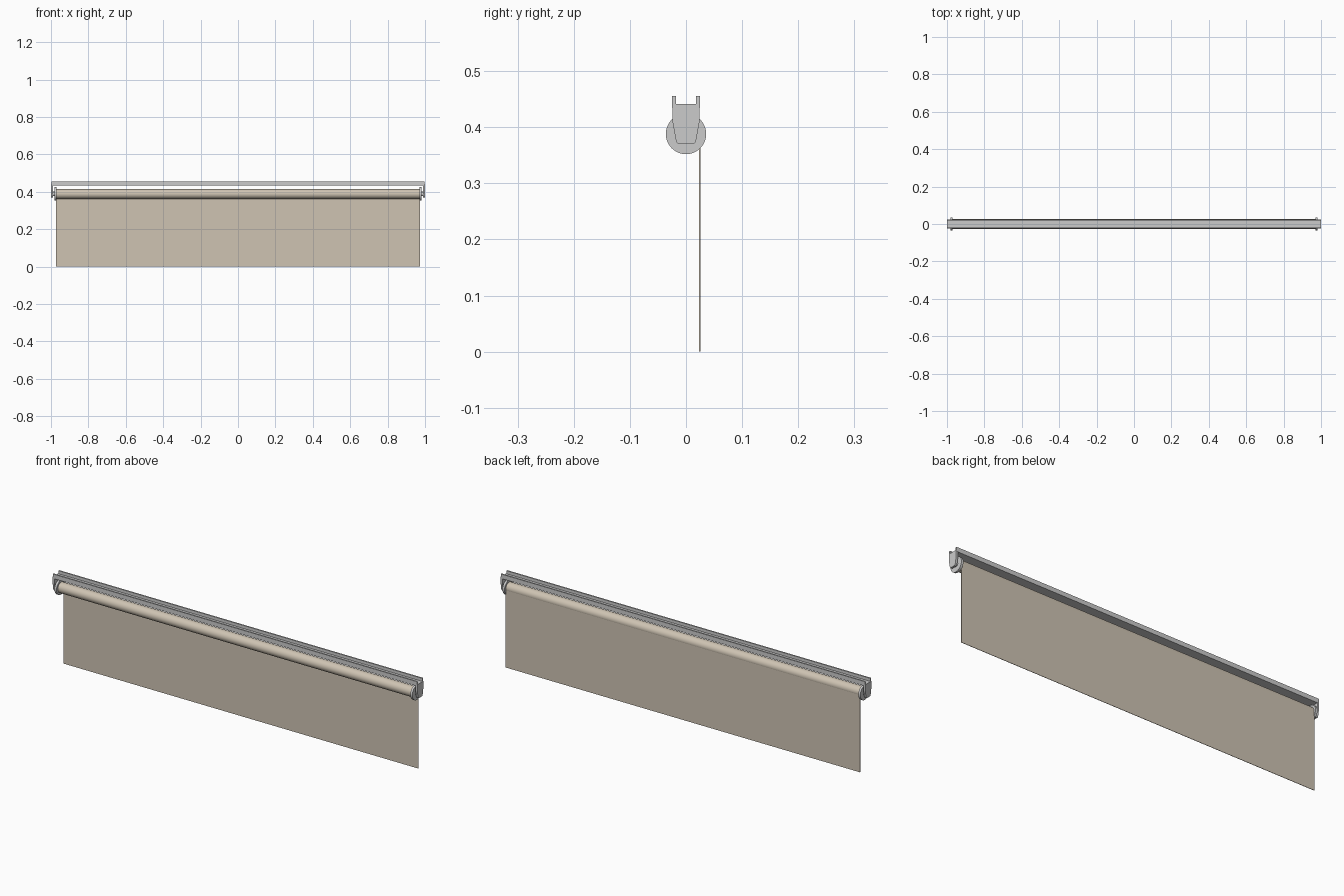
import bpy, bmesh, math

if "Cube" in bpy.data.objects:
    bpy.data.objects.remove(bpy.data.objects["Cube"])

AXIS_Z = 0.388


def extrude_x(name, profile, x0, x1):
    """Solid from a (y, z) outline swept along x."""
    bm = bmesh.new()
    face = bm.faces.new([bm.verts.new((x0, y, z)) for y, z in profile])
    ext = bmesh.ops.extrude_face_region(bm, geom=[face])
    verts = [g for g in ext["geom"] if isinstance(g, bmesh.types.BMVert)]
    bmesh.ops.translate(bm, verts=verts, vec=(x1 - x0, 0, 0))
    bmesh.ops.recalc_face_normals(bm, faces=bm.faces)
    mesh = bpy.data.meshes.new(name)
    bm.to_mesh(mesh)
    bm.free()
    obj = bpy.data.objects.new(name, mesh)
    bpy.context.collection.objects.link(obj)
    return obj


def cylinder_x(name, radius, x0, x1, sides=64):
    bpy.ops.mesh.primitive_cylinder_add(
        vertices=sides, radius=radius, depth=x1 - x0,
        location=((x0 + x1) / 2, 0, AXIS_Z), rotation=(0, math.pi / 2, 0))
    obj = bpy.context.object
    obj.name = name
    bpy.ops.object.shade_smooth_by_angle(angle=math.radians(35))
    return obj


fabric = bpy.data.materials.new("beige_fabric")
fabric.diffuse_color = (0.62, 0.55, 0.45, 1)
fabric.use_nodes = True
fabric.node_tree.nodes["Principled BSDF"].inputs["Base Color"].default_value = fabric.diffuse_color

# Upward-open mounting channel
extrude_x("mounting_rail", [
    (-0.025, 0.434), (0.025, 0.434), (0.025, 0.456), (0.018, 0.456),
    (0.018, 0.441), (-0.018, 0.441), (-0.018, 0.456), (-0.025, 0.456)], -0.998, 0.998)

# Rolled fabric and the sheet hanging off its rear side
roll = cylinder_x("fabric_roll", 0.026, -0.972, 0.972)
sheet = extrude_x("hanging_sheet", [
    (0.0235, 0), (0.0255, 0), (0.0255, AXIS_Z), (0.0235, AXIS_Z)], -0.972, 0.972)
for obj in (roll, sheet):
    obj.data.materials.append(fabric)

# Tapered bracket outline with rounded lower corners
half = [(0.024, 0.441), (0.024, 0.41), (0.0185, 0.379)]
for i in range(1, 6):
    a = math.radians(15 * i + 15)
    half.append((0.0105 + 0.008 * math.cos(a), 0.378 - 0.008 * math.sin(a)))
outline = half + [(-y, z) for y, z in reversed(half)]

# End brackets, flanges and pivot pins
for side, s in (("left", -1), ("right", 1)):
    def span(a, b):
        return sorted((s * a, s * b))
    extrude_x(side + "_bracket", outline, *span(0.99, 1.0))
    cylinder_x(side + "_flange", 0.036, *span(0.97, 0.981))
    cylinder_x(side + "_pivot_pin", 0.012, *span(0.975, 0.995), sides=32)
